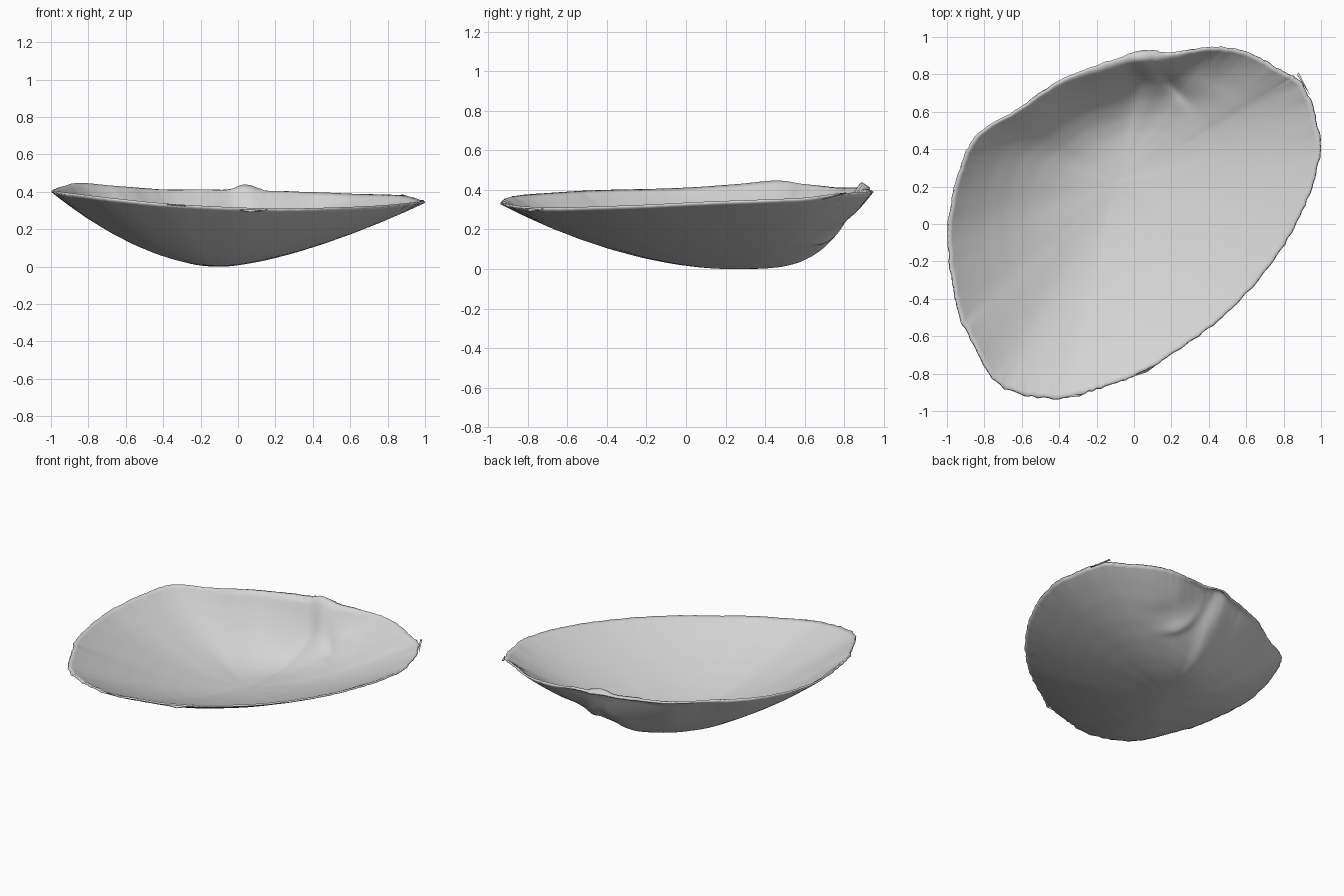
import bpy, bmesh, math, random
from mathutils import Vector

random.seed(4)
old = bpy.data.objects.get("Cube")
if old:
    bpy.data.objects.remove(old, do_unlink=True)

# One pale grey shell colour
shell_grey = bpy.data.materials.new("shell_grey")
shell_grey.use_nodes = True
colour = (0.66, 0.66, 0.66, 1)
shell_grey.diffuse_color = colour
bsdf = shell_grey.node_tree.nodes["Principled BSDF"]
bsdf.inputs["Base Color"].default_value = colour
bsdf.inputs["Roughness"].default_value = 0.7

# Rim control points: x, y, height, steepness of the wall below
RIM = [Vector(p) for p in (
    (1, .38, .34, 1.5), (.97, .6, .35, 1.6), (.9, .76, .37, 1.7),
    (.8, .82, .375, 1.8), (.62, .92, .38, 2), (.42, .95, .39, 2.4),
    (.2, .92, .39, 3.2), (.05, .925, .39, 3.8), (-.15, .87, .4, 3.6),
    (-.4, .77, .4, 3), (-.62, .62, .42, 2.6), (-.85, .47, .44, 2.1),
    (-.95, .25, .42, 1.9), (-1, -.05, .4, 1.8), (-.96, -.42, .39, 1.7),
    (-.88, -.62, .38, 1.7), (-.72, -.87, .36, 1.7), (-.43, -.94, .33, 1.8),
    (-.2, -.89, .315, 1.8), (.02, -.81, .305, 1.8), (.25, -.67, .3, 1.7),
    (.5, -.48, .305, 1.6), (.75, -.2, .315, 1.5), (.92, .1, .33, 1.5))]
CENTRE = Vector((-.1, .22))
STEPS, RINGS = 10, 44


def rim_point(i, u):
    """Closed smooth curve through the rim points."""
    a, b, c, d = (RIM[(i + k) % len(RIM)] for k in (-1, 0, 1, 2))
    return b + u * (c - a) / 2 + u * u * (a - 2.5 * b + 2 * c - d / 2) \
        + u ** 3 * (1.5 * (b - c) + (d - a) / 2)


def bump(x, y, cx, cy, sx, sy, turn=0):
    """Soft rounded swelling, stretched along a turned axis."""
    dx, dy = x - cx, y - cy
    along = dx * math.cos(turn) + dy * math.sin(turn)
    across = dy * math.cos(turn) - dx * math.sin(turn)
    return math.exp(-(along / sx) ** 2 - (across / sy) ** 2)


def surface(p, t, chip):
    """Point of the outer shell at fraction t from the deepest spot to the rim."""
    flat = CENTRE + (p.xy - CENTRE) * t * (1 - chip * t ** 12)
    x, y = flat
    # hinge side ends in a narrow level ledge
    ledge = .05 * max(0, min(1, (p.w - 2.4) / 1.2))
    z = p.z * min(1, t / (1 - ledge)) ** p.w
    z += .003 * t * t * (1 - t) * math.sin(46 * t)          # growth rings
    z += .055 * bump(x, y, .06, .86, .075, .05, -.3)        # beak
    z -= .018 * bump(x, y, .2, .75, .14, .03, -.8)          # groove beside beak
    z += .012 * bump(x, y, .32, .77, .14, .07, -.6)
    return x, y, z


def finish(name, bm, thickness):
    mesh = bpy.data.meshes.new(name)
    bm.to_mesh(mesh)
    bm.free()
    mesh.materials.append(shell_grey)
    obj = bpy.data.objects.new(name, mesh)
    bpy.context.collection.objects.link(obj)
    mesh.shade_smooth()
    solid = obj.modifiers.new("thickness", "SOLIDIFY")
    solid.thickness = thickness
    solid.offset = 1
    return obj


# Shell bowl: rings spreading from the deepest spot to the chipped rim
bm = bmesh.new()
rim = [rim_point(i, k / STEPS) for i in range(len(RIM)) for k in range(STEPS)]
chips = [random.uniform(0, .009) for _ in rim]
bottom = bm.verts.new((*CENTRE, 0))
rings = [[bm.verts.new(surface(p, r / RINGS, c)) for p, c in zip(rim, chips)]
         for r in range(1, RINGS + 1)]
for j in range(len(rim)):
    k = (j + 1) % len(rim)
    bm.faces.new((bottom, rings[0][j], rings[0][k]))
    for inner, outer in zip(rings, rings[1:]):
        bm.faces.new((inner[j], outer[j], outer[k], inner[k]))
finish("shell_bowl", bm, .012)


# Loose flakes along the rim
def flake(name, *corners):
    bm = bmesh.new()
    bm.faces.new([bm.verts.new(c) for c in corners])
    finish(name, bm, .006)


flake("back_rim_flake", (.94, .69, .35), (.92, .73, .36), (.88, .81, .38), (.87, .8, .38))
flake("front_rim_flake", (-.38, -.93, .33), (-.28, -.92, .32), (-.28, -.9, .32))
flake("side_rim_flake", (.01, -.81, .3), (.07, -.79, .29), (.16, -.72, .3), (.08, -.75, .3))
